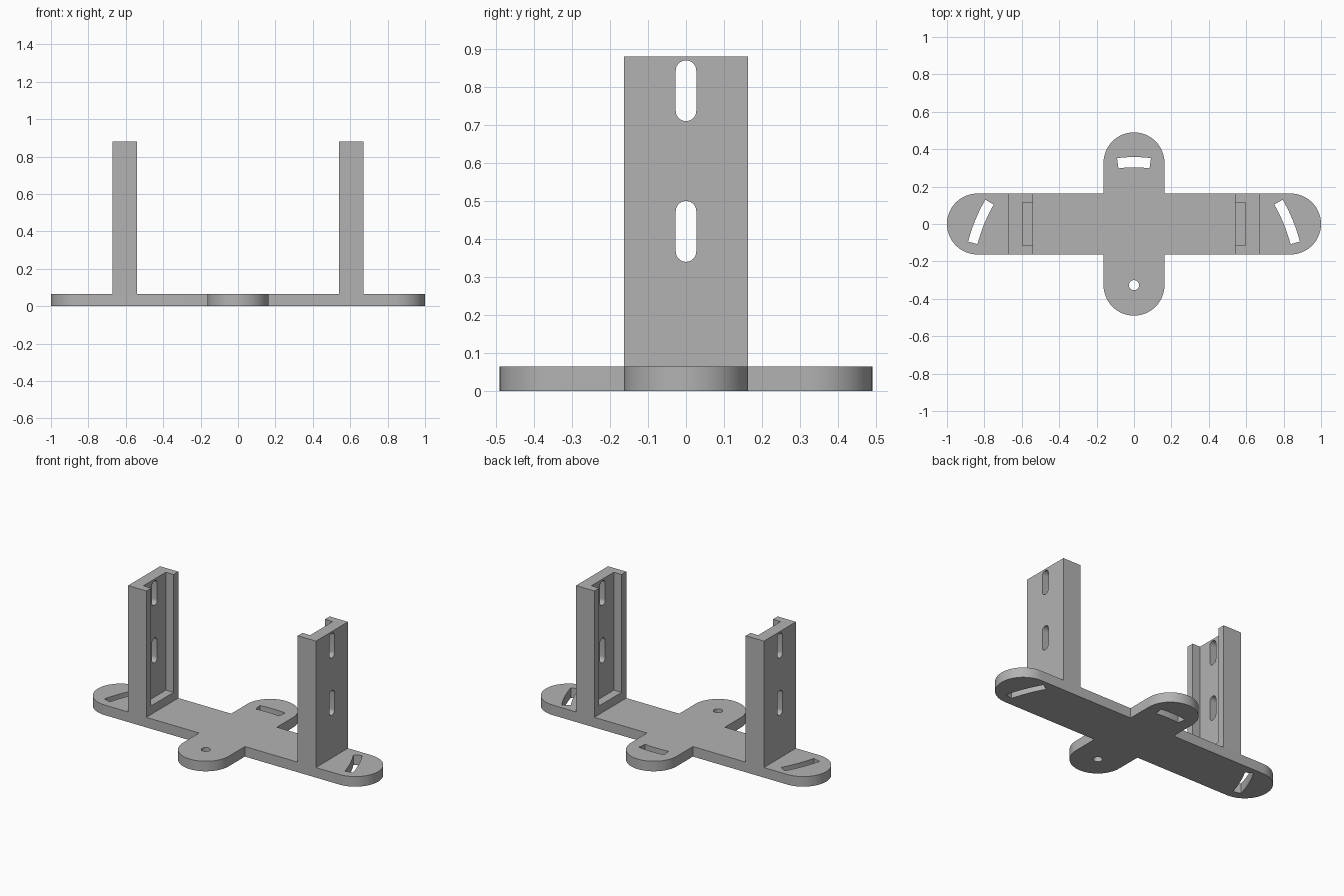
import bpy, bmesh
from math import sin, cos, pi, radians
from mathutils import Matrix

if "Cube" in bpy.data.objects:
    bpy.data.objects.remove(bpy.data.objects["Cube"], do_unlink=True)

HALF = 0.163              # half width of the arms and uprights
THICK = 0.065             # plate thickness
TOP = 0.88                # top of the uprights
PIVOT = (0, -0.327)       # centre of the pivot hole and the arc slots
INNER, WEB, OUTER = 0.54, 0.595, 0.67   # upright positions along x

grey = bpy.data.materials.new("plain grey")
grey.use_nodes = True
grey.diffuse_color = (0.45, 0.45, 0.45, 1)
grey.node_tree.nodes["Principled BSDF"].inputs["Base Color"].default_value = grey.diffuse_color

# Turns a profile drawn in (y, z) so that it is extruded along x
SIDEWAYS = Matrix(((0, 0, 1, 0), (1, 0, 0, 0), (0, 1, 0, 0), (0, 0, 0, 1)))


def arc(cx, cy, r, start, end, steps=32):
    angles = [radians(start + (end - start) * i / steps) for i in range(steps + 1)]
    return [(cx + r * cos(a), cy + r * sin(a)) for a in angles]


def rect(x0, x1, y0, y1):
    return [(x0, y0), (x1, y0), (x1, y1), (x0, y1)]


def prism(name, profile, low, high, matrix=Matrix()):
    bm = bmesh.new()
    face = bm.faces.new([bm.verts.new((x, y, low)) for x, y in profile])
    new = bmesh.ops.extrude_face_region(bm, geom=[face])["geom"]
    bmesh.ops.translate(bm, vec=(0, 0, high - low),
                        verts=[v for v in new if isinstance(v, bmesh.types.BMVert)])
    bmesh.ops.recalc_face_normals(bm, faces=bm.faces)
    bm.transform(matrix)
    mesh = bpy.data.meshes.new(name)
    bm.to_mesh(mesh)
    bm.free()
    mesh.materials.append(grey)
    obj = bpy.data.objects.new(name, mesh)
    bpy.context.collection.objects.link(obj)
    return obj


def finish(obj, cutters):
    bpy.ops.object.select_all(action='DESELECT')
    obj.select_set(True)
    bpy.context.view_layer.objects.active = obj
    for cutter in cutters:
        cutter.hide_render = True
        mod = obj.modifiers.new("cut", 'BOOLEAN')
        mod.operation, mod.solver, mod.object = 'DIFFERENCE', 'EXACT', cutter
        bpy.ops.object.modifier_apply(modifier=mod.name)
        bpy.data.objects.remove(cutter, do_unlink=True)
    bpy.ops.object.shade_smooth_by_angle(angle=radians(30))


# Cross-shaped base plate with rounded arm ends
outline = []
for i, reach in enumerate((1, 0.49, 1, 0.49)):
    turn = i * pi / 2
    arm = arc(reach - HALF, 0, HALF, -90, 90) + [(HALF, HALF)]
    outline += [(x * cos(turn) - y * sin(turn), x * sin(turn) + y * cos(turn)) for x, y in arm]
base = prism("base_plate", outline, 0, THICK)

# Pivot hole and the three curved slots around it
holes = [arc(*PIVOT, 0.027, 0, 360)[:-1]]
for middle, near, far in ((22.3, 0.865, 0.917), (90, 0.63, 0.685), (157.7, 0.865, 0.917)):
    a, b = middle - 7.6, middle + 7.6
    holes.append(arc(*PIVOT, far, a, b, 12) + arc(*PIVOT, near, b, a, 12))
finish(base, [prism("hole_cutter", h, -0.1, 0.2) for h in holes])

# Channel uprights, open inwards and at the top, with two slots in the web
for name, side in (("left_upright", 1), ("right_upright", -1)):
    post = prism(name, rect(*sorted((side * INNER, side * OUTER)), -HALF, HALF), THICK, TOP)
    channel = prism("channel_cutter",
                    rect(*sorted((side * (INNER - 0.1), side * WEB)), -0.115, 0.115), 0.12, TOP + 0.1)
    cutters = [channel]
    for z in (0.42, 0.79):
        slot = arc(0, z + 0.053, 0.027, 0, 180, 16) + arc(0, z - 0.053, 0.027, 180, 360, 16)
        cutters.append(prism("slot_cutter", slot, *sorted((side * 0.5, side * 0.8)), SIDEWAYS))
    finish(post, cutters)
